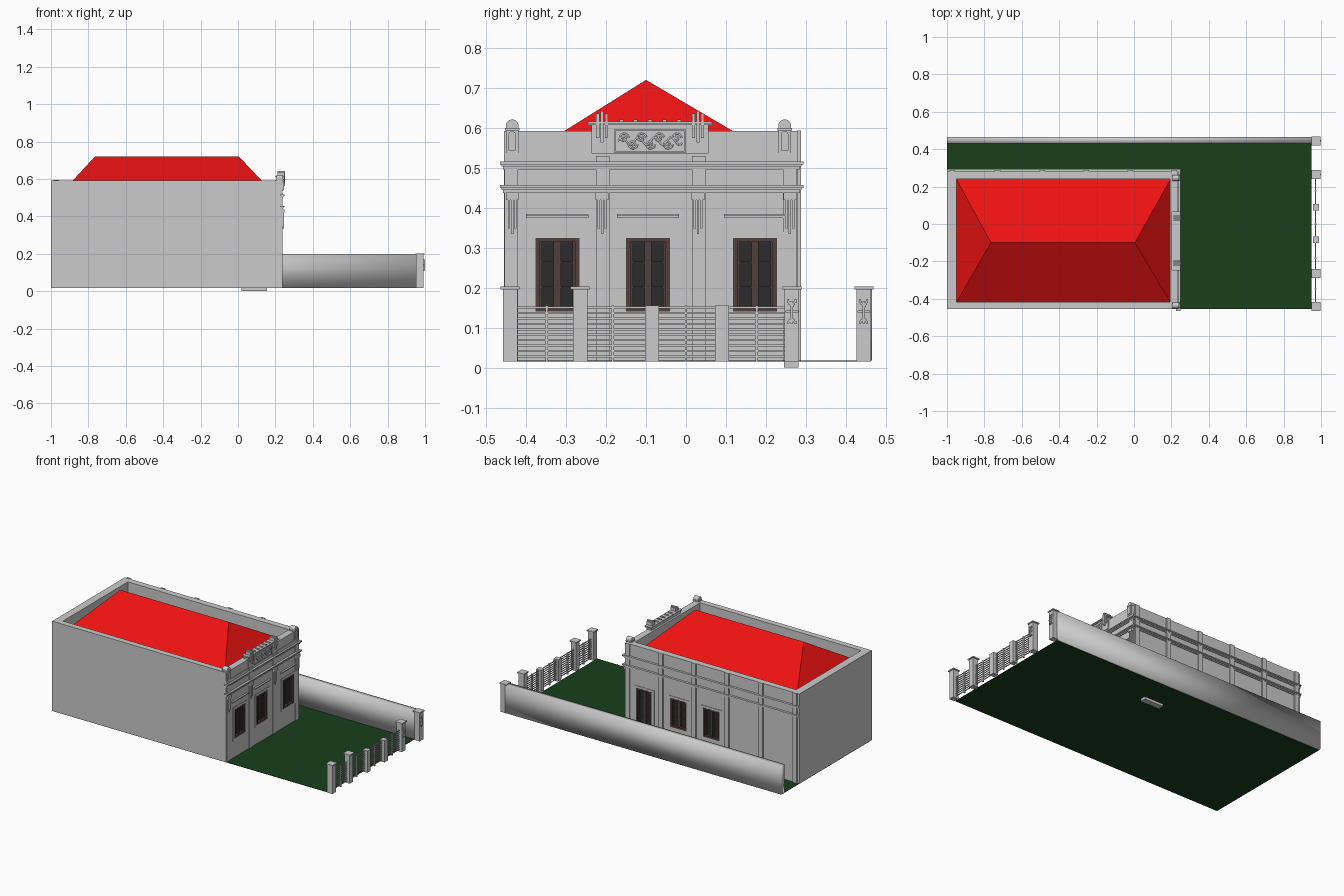
import bpy, bmesh, math

if "Cube" in bpy.data.objects:
    bpy.data.objects.remove(bpy.data.objects["Cube"])

def material(name, r, g, b):
    m = bpy.data.materials.new(name)
    m.diffuse_color = (r, g, b, 1)
    m.use_nodes = True
    m.node_tree.nodes["Principled BSDF"].inputs["Base Color"].default_value = m.diffuse_color
    return m

RED = material("roof_red", 0.85, 0.006, 0.006)
GREEN = material("lawn_green", 0.009, 0.05, 0.01)
WOOD = material("dark_wood", 0.085, 0.05, 0.05)
GLASS = material("dark_glass", 0.025, 0.025, 0.025)

def finish(name, bm, mat=None):
    bmesh.ops.recalc_face_normals(bm, faces=bm.faces[:])
    me = bpy.data.meshes.new(name)
    bm.to_mesh(me)
    bm.free()
    ob = bpy.data.objects.new(name, me)
    bpy.context.collection.objects.link(ob)
    if mat:
        me.materials.append(mat)
    return ob

def boxes(name, items, mat=None):
    """One object from boxes given as (x0, x1, y0, y1, z0, z1)."""
    bm = bmesh.new()
    for b in items:
        vs = bmesh.ops.create_cube(bm, size=1)["verts"]
        for v in vs:
            v.co = [(b[2*i] + b[2*i+1]) / 2 + v.co[i] * (b[2*i+1] - b[2*i]) for i in range(3)]
    return finish(name, bm, mat)

FX, SY, G = 0.235, 0.28, 0.018          # facade plane, side plane, ground level
def on_face(face, u0, u1, d0, d1, z0, z1):
    """Box on the facade ('F') or the side wall ('S'): along, outward, up."""
    if face == 'F':
        return (FX + d0, FX + d1, u0, u1, z0, z1)
    return (u0, u1, SY + d0, SY + d1, z0, z1)

def cut(ob, cutter):
    cutter.hide_render = True
    mod = ob.modifiers.new("cut", 'BOOLEAN')
    mod.operation, mod.solver, mod.object = 'DIFFERENCE', 'EXACT', cutter
    bpy.context.view_layer.objects.active = ob
    bpy.ops.object.modifier_apply(modifier=mod.name)
    bpy.data.objects.remove(cutter)

# ground, garden wall and doorstep
boxes("lawn", [(-1, 0.95, -0.455, 0.45, G - 0.002, G)], GREEN)
wall = boxes("garden_wall", [(-1, 0.96, 0.43, 0.465, G, 0.2)])
for p in wall.data.polygons:
    p.use_smooth = True
boxes("doorstep", [(0.02, 0.155, 0.245, 0.282, 0, 0.022)])

# building shell with window recesses: (face, centre, half width, bottom, top)
openings = [('F', c, 0.055, 0.14, 0.325) for c in (-0.322, -0.095, 0.173)]
openings += [('S', c, 0.058, 0.14, 0.325) for c in (-0.145, -0.378)]
openings += [('S', 0.1, 0.055, G + 0.004, 0.325)]
shell = boxes("building_walls", [(-1, FX, -0.455, SY, G, 0.592)])
cut(shell, boxes("parapet_cutter", [(-0.95, 0.193, -0.418, 0.24, 0.5, 0.7)]))
cut(shell, boxes("window_cutter", [on_face(f, c - w, c + w, -0.018, 0.05, a, b)
                                   for f, c, w, a, b in openings]))

# hipped roof
bm = bmesh.new()
v = [bm.verts.new(p) for p in ((-0.95, -0.42, 0.52), (0.195, -0.42, 0.52), (0.195, 0.24, 0.52),
                               (-0.95, 0.24, 0.52), (-0.765, -0.1, 0.72), (0.005, -0.1, 0.72))]
for f in ((0, 1, 5, 4), (1, 2, 5), (2, 3, 4, 5), (3, 0, 4), (0, 3, 2, 1)):
    bm.faces.new([v[i] for i in f])
finish("hipped_roof", bm, RED)

# window frames, glazing bars, panes and surrounds
frames, panes, trims = [], [], []
for f, c, w, a, b in openings:
    t = 0.011
    frames += [on_face(f, c + s * (w - t / 2) - t / 2, c + s * (w - t / 2) + t / 2, -0.018, 0.004, a, b)
               for s in (-1, 1)]
    frames += [on_face(f, c - w, c + w, -0.018, 0.004, z, z + t) for z in (a, b - t)]
    frames.append(on_face(f, c - 0.004, c + 0.004, -0.018, -0.004, a, b))
    for s in (-1, 1):                                    # leaf stiles
        for e in (0.006, w - t - 0.003):
            frames.append(on_face(f, c + s * e - 0.003, c + s * e + 0.003, -0.018, -0.006, a, b))
    rows = 3 if a > 0.1 else 5
    for k in range(1, rows):
        z = a + (b - a) * k / rows
        frames.append(on_face(f, c - w, c + w, -0.018, -0.008, z - 0.002, z + 0.002))
    panes.append(on_face(f, c - w, c + w, -0.018, -0.012, a, b))
    for s in (-1, 1):
        u = c + s * (w + 0.008)
        trims.append(on_face(f, u - 0.008, u + 0.008, -0.002, 0.003, max(a - 0.012, G), b + 0.014))
    trims.append(on_face(f, c - w - 0.016, c + w + 0.016, -0.002, 0.003, b, b + 0.014))
    if a > 0.1:
        trims.append(on_face(f, c - w - 0.016, c + w + 0.016, -0.002, 0.003, a - 0.012, a))
boxes("window_frames", frames, WOOD)
boxes("window_panes", panes, GLASS)
boxes("window_surrounds", trims)

# drip mouldings above the facade windows
boxes("window_hoods", [on_face('F', c - 0.078, c + 0.078, -0.002, d, z, z + 0.005)
                       for _, c, _, _, _ in openings[:3] for d, z in ((0.006, 0.375), (0.011, 0.38))])

# pilasters on facade and side
pil = [on_face('F', c - 0.017, c + 0.017, -0.002, 0.004, G, 0.53) for c in (-0.437, -0.208, 0.032, 0.26)]
pil += [on_face('S', c - 0.015, c + 0.015, -0.002, 0.008, G, 0.594) for c in (-0.972, -0.73, -0.49, -0.255, -0.02, 0.215)]
boxes("pilasters", pil)

# fluted brackets hanging under the lower cornice
br = []
for c in (-0.435, -0.21, 0.03, 0.26):
    br.append(on_face('F', c - 0.016, c + 0.016, 0, 0.014, 0.42, 0.438))
    for k, bottom in ((-1, 0.348), (0, 0.335), (1, 0.348)):
        br.append(on_face('F', c + k * 0.008 - 0.003, c + k * 0.008 + 0.003, 0, 0.011, bottom, 0.425))
boxes("facade_brackets", br)

# two stepped cornices running round facade and side
cor = []
for z in (0.437, 0.496):
    for d, a, b in ((0.005, 0, 0.007), (0.009, 0.007, 0.013), (0.014, 0.013, 0.02)):
        cor.append(on_face('F', -0.455 - d * 0.7, SY + d, -0.01, d, z + a, z + b))
        cor.append(on_face('S', -1.0, FX + d * 0.5, -0.01, d, z + a, z + b))
boxes("cornices", cor)

# raised centre attic: block, frame, coping and merlons
cy = -0.09
boxes("attic_block", [(0.205, FX + 0.004, cy - 0.146, cy + 0.146, 0.535, 0.607),
                      (0.203, FX + 0.01, cy - 0.158, cy + 0.158, 0.607, 0.611),
                      (0.2, FX + 0.014, cy - 0.155, cy + 0.155, 0.611, 0.616)])
boxes("attic_merlons", [(0.212, FX + 0.004, cy + k * 0.036 - 0.005, cy + k * 0.036 + 0.005, 0.615, 0.621)
                        for k in range(-2, 3)])
boxes("attic_panel_frame",
      [on_face('F', cy - 0.09, cy + 0.09, 0.002, 0.008, z, z + 0.004) for z in (0.538, 0.592)] +
      [on_face('F', cy + s * 0.088 - 0.002, cy + s * 0.088 + 0.002, 0.002, 0.008, 0.538, 0.596) for s in (-1, 1)])
boxes("attic_fins", [(0.21, FX + 0.013 + (0.004 if k == 0 else 0), c + k * 0.011 - 0.004, c + k * 0.011 + 0.004,
                      0.575 - (0.012 if k == 0 else 0), 0.642 - (0.006 if k else 0))
                     for c in (-0.21, 0.03) for k in (-1, 0, 1)])
boxes("parapet_panels", [on_face('F', a, b, -0.002, 0.003, 0.516, 0.537) for a, b in ((-0.455, -0.236), (0.056, 0.28))])

# scrollwork relief in the attic panel
cu = bpy.data.curves.new("scroll_relief", 'CURVE')
cu.dimensions, cu.bevel_depth, cu.bevel_resolution = '3D', 0.0024, 1
def path(pts):
    sp = cu.splines.new('POLY')
    sp.points.add(len(pts) - 1)
    for p, (y, z) in zip(sp.points, pts):
        p.co = (FX + 0.005, y, z, 1)
for i in range(7):
    y0, up = cy - 0.066 + i * 0.022, (-1) ** i
    path([(y0 + 0.013 * (1 - t / 20) * math.cos(0.5 * t),
           0.567 + up * (0.008 + 0.013 * (1 - t / 20) * math.sin(0.5 * t))) for t in range(18)])
path([(cy - 0.08 + 0.16 * t / 30, 0.567 + 0.01 * math.sin(t * 0.82)) for t in range(31)])
bpy.context.collection.objects.link(bpy.data.objects.new("scroll_relief", cu))

# round-topped end posts on the parapet
def arch(name, x0, x1, c, w, z0, z1):
    bm = bmesh.new()
    pts = [(c - w, z0), (c + w, z0)]
    pts += [(c + w * math.cos(math.pi * k / 12), z1 - w + w * math.sin(math.pi * k / 12)) for k in range(13)]
    face = bm.faces.new([bm.verts.new((x0, y, z)) for y, z in pts])
    ext = bmesh.ops.extrude_face_region(bm, geom=[face])["geom"]
    for e in ext:
        if isinstance(e, bmesh.types.BMVert):
            e.co.x = x1
    finish(name, bm)
for c in (-0.435, 0.247):
    arch("end_post", 0.205, FX + 0.006, c, 0.016, 0.535, 0.621)
    arch("end_post_inset", 0.23, FX + 0.01, c, 0.009, 0.543, 0.592)
boxes("end_post_collars", [(0.202, FX + 0.01, c - 0.018, c + 0.018, 0.594, 0.6) for c in (-0.435, 0.247)])

# street fence pillars with caps
tall, low = (-0.44, -0.265, 0.265, 0.445), (-0.085, 0.09)
pl = []
for c in tall:
    pl.append((0.953, 0.991, c - 0.018, c + 0.018, 0.016, 0.196))
    pl.append((0.948, 0.996, c - 0.024, c + 0.024, 0.196, 0.203))
for c in low:
    pl.append((0.956, 0.989, c - 0.017, c + 0.017, 0.016, 0.155))
boxes("fence_pillars", pl)

# fence rails and thin uprights
boxes("fence_rails", [(0.968, 0.972, -0.43, 0.255, 0.026 + k * 0.0135, 0.031 + k * 0.0135) for k in range(10)])
boxes("fence_uprights", [(0.965, 0.975, c - 0.003, c + 0.003, 0.016, 0.155) for c in (-0.348, -0.183, 0, 0.177)])

# flared ornaments on the gate pillars
orn = []
for c in (0.265, 0.445):
    orn += [(0.985, 1.0, c - 0.003, c + 0.003, 0.11, 0.165), (0.985, 0.995, c - 0.016, c + 0.016, 0.138, 0.143)]
    for k in (1, 2, 3):
        for s in (-1, 1):
            y = c + s * k * 0.003
            orn.append((0.985, 0.997, y - 0.002, y + 0.002, 0.147 + k * 0.005, 0.157 + k * 0.005))
            orn.append((0.985, 0.997, y - 0.002, y + 0.002, 0.118 - k * 0.003, 0.126 - k * 0.003))
boxes("gate_ornaments", orn)
